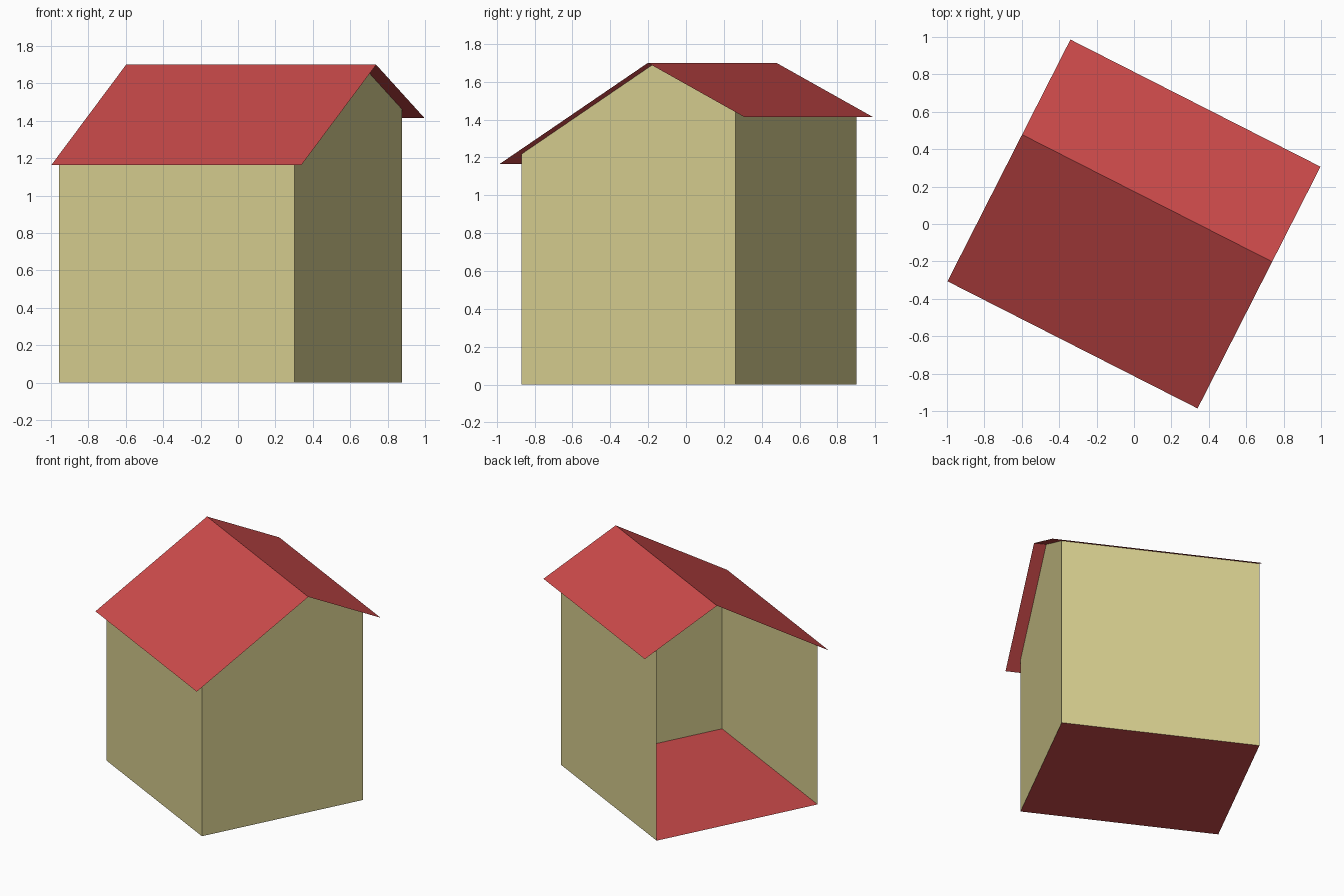
import bpy
from math import radians

cube = bpy.data.objects.get("Cube")
if cube:
    bpy.data.objects.remove(cube, do_unlink=True)

TURN = radians(-26.95)            # the house stands turned on its plot
OPEN_END, GABLE_END, ROOF_END = -0.75, 0.663, 0.75
FRONT, RIDGE, BACK = -0.638, 0.155, 0.631
FRONT_EAVE, BACK_EAVE = (-0.725, 1.165), (0.725, 1.415)
RIDGE_Z = 1.70


def material(name, color):
    mat = bpy.data.materials.new(name)
    mat.use_nodes = True
    mat.diffuse_color = color
    mat.node_tree.nodes["Principled BSDF"].inputs["Base Color"].default_value = color
    return mat


def sheet(name, verts, mat):
    """One flat panel from its outline."""
    mesh = bpy.data.meshes.new(name)
    mesh.from_pydata(verts, [], [list(range(len(verts)))])
    mesh.materials.append(mat)
    obj = bpy.data.objects.new(name, mesh)
    obj.rotation_euler.z = TURN
    bpy.context.collection.objects.link(obj)
    return obj


def strip(name, a, b, x0, x1, mat):
    """Panel swept along the house between two (y, z) profile points."""
    return sheet(name, [(x0, *a), (x1, *a), (x1, *b), (x0, *b)], mat)


def roof_height(y, eave):
    t = (y - eave[0]) / (RIDGE - eave[0])
    return eave[1] + t * (RIDGE_Z - eave[1])


cream = material("cream wall", (0.68, 0.617, 0.275, 1))
red = material("red", (0.604, 0.069, 0.069, 1))

front_top = (FRONT, roof_height(FRONT, FRONT_EAVE))
back_top = (BACK, roof_height(BACK, BACK_EAVE))
ridge = (RIDGE, RIDGE_Z)

# Walls: two long sides and one gable, the other end stays open
strip("front_wall", (FRONT, 0), front_top, OPEN_END, GABLE_END, cream)
strip("back_wall", back_top, (BACK, 0), OPEN_END, GABLE_END, cream)
gable = [(FRONT, 0), (BACK, 0), back_top, ridge, front_top]
sheet("gable_wall", [(GABLE_END, *p) for p in gable], cream)

# Floor
strip("floor", (FRONT, 0), (BACK, 0), OPEN_END, GABLE_END, red)

# Roof slopes, overhanging the eaves and the closed gable
strip("front_roof", FRONT_EAVE, ridge, OPEN_END, ROOF_END, red)
strip("back_roof", ridge, BACK_EAVE, OPEN_END, ROOF_END, red)
